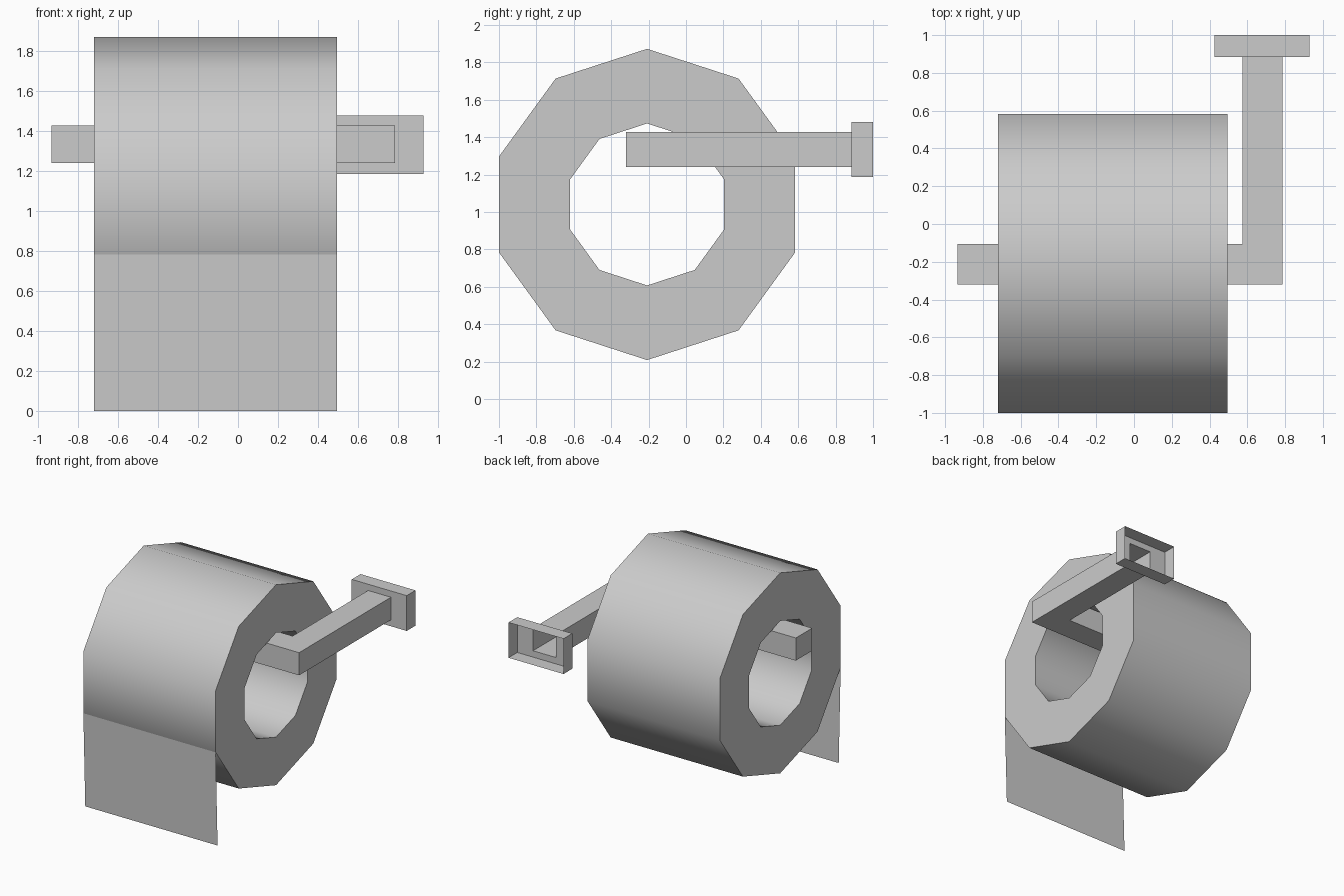
import bpy, bmesh
from math import sin, cos, pi, radians

if "Cube" in bpy.data.objects:
    bpy.data.objects.remove(bpy.data.objects["Cube"])

ROLL_X = (-0.72, 0.495)
ROLL_Y, ROLL_Z = -0.208, 1.04
SIDES = 10


def finish(bm, name, smooth=False):
    bmesh.ops.recalc_face_normals(bm, faces=bm.faces)
    mesh = bpy.data.meshes.new(name)
    bm.to_mesh(mesh)
    bm.free()
    obj = bpy.data.objects.new(name, mesh)
    bpy.context.collection.objects.link(obj)
    if smooth:
        bpy.ops.object.select_all(action='DESELECT')
        obj.select_set(True)
        bpy.context.view_layer.objects.active = obj
        bpy.ops.object.shade_smooth_by_angle(angle=radians(40))
    return obj


def ring(bm, x, radius):
    return [bm.verts.new((x, ROLL_Y + radius * sin(2 * pi * i / SIDES),
                          ROLL_Z + radius * cos(2 * pi * i / SIDES)))
            for i in range(SIDES)]


# Paper roll: ten-sided hollow cylinder with flat ends
bm = bmesh.new()
x0, x1 = ROLL_X
rings = [ring(bm, x, r) for x, r in ((x0, 0.832), (x1, 0.832), (x1, 0.433), (x0, 0.433))]
for a, b in zip(rings, rings[1:] + rings[:1]):
    for i in range(SIDES):
        j = (i + 1) % SIDES
        bm.faces.new((a[i], a[j], b[j], b[i]))
finish(bm, "paper_roll", smooth=True)

# Loose sheet hanging from the front edge of the roll
bm = bmesh.new()
top_z = ROLL_Z - 0.832 * cos(radians(72))
bm.faces.new([bm.verts.new(p) for p in ((x0, -1, top_z), (x0, -0.975, 0),
                                        (x1, -0.975, 0), (x1, -1, top_z))])
finish(bm, "hanging_sheet")

# Holder: L-shaped square bar, open at the wall end
bm = bmesh.new()
outline = [(0.575, 0.885), (0.575, -0.105), (-0.935, -0.105),
           (-0.935, -0.32), (0.785, -0.32), (0.785, 0.885)]
low, high = [[bm.verts.new((x, y, z)) for x, y in outline] for z in (1.24, 1.428)]
bm.faces.new(low)
bm.faces.new(high)
for i in range(len(outline) - 1):
    bm.faces.new((low[i], low[i + 1], high[i + 1], high[i]))


# Wall plate: flare the open end outwards, then extend it back as a rim
def extrude_open_end():
    edges = [e for e in bm.edges if e.is_boundary]
    out = bmesh.ops.extrude_edge_only(bm, edges=edges)
    return [g for g in out["geom"] if isinstance(g, bmesh.types.BMVert)]


for v in extrude_open_end():
    v.co.x = 0.93 if v.co.x > 0.68 else 0.425
    v.co.z = 1.48 if v.co.z > 1.334 else 1.187
for v in extrude_open_end():
    v.co.y = 1.0
finish(bm, "wall_holder")
